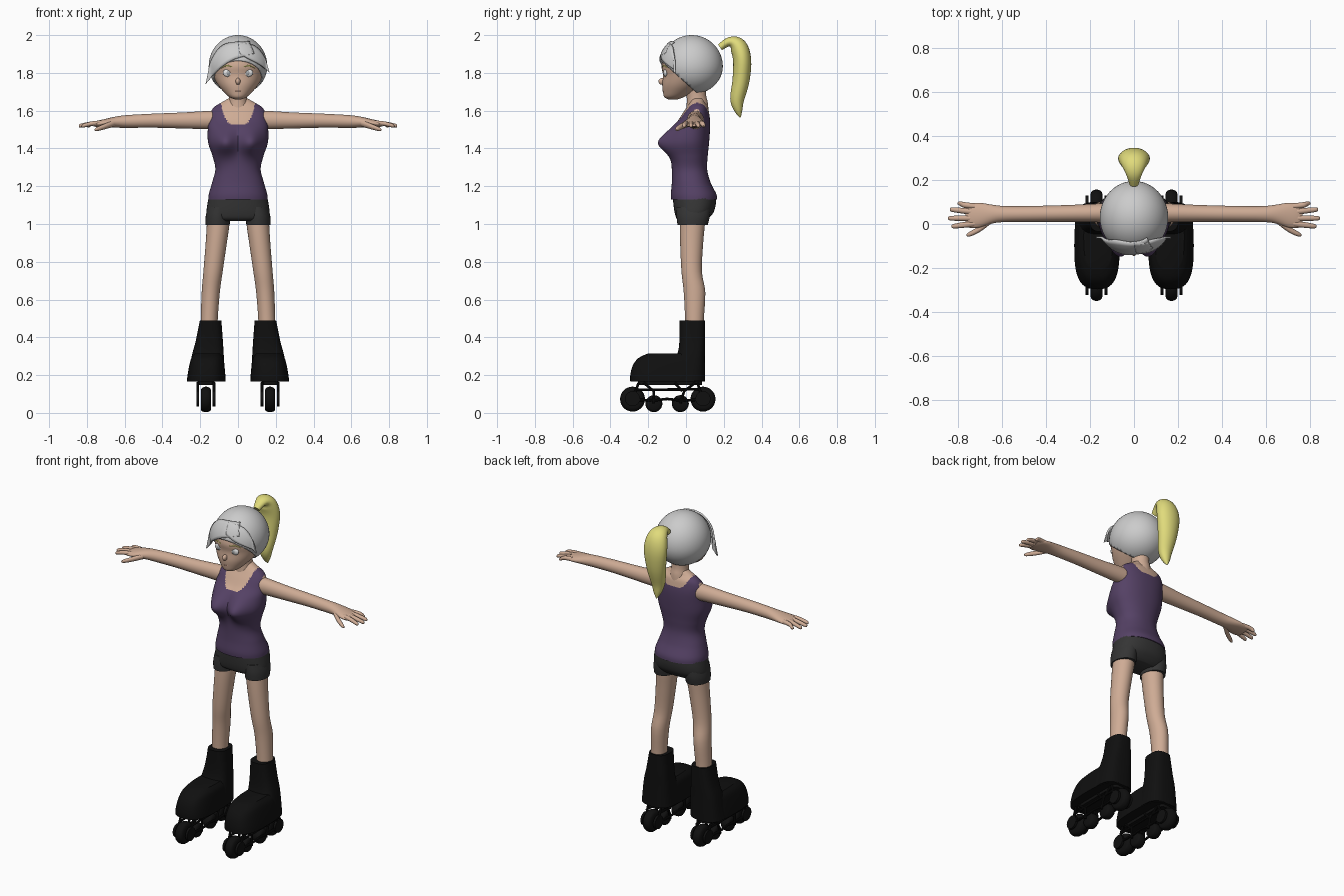
import bpy, bmesh, math
from mathutils import Vector

cube = bpy.data.objects.get("Cube")
if cube:
    bpy.data.objects.remove(cube)


def material(name, *rgb):
    m = bpy.data.materials.new(name)
    m.use_nodes = True
    m.diffuse_color = (*rgb, 1)
    m.node_tree.nodes["Principled BSDF"].inputs["Base Color"].default_value = (*rgb, 1)
    return m


SKIN = material("skin", .62, .41, .30)
PURPLE = material("purple cloth", .09, .053, .13)
CHARCOAL = material("charcoal cloth", .035, .035, .035)
BLACK = material("black", .005, .005, .005)
SILVER = material("silver hair", .6, .6, .6)
YELLOW = material("yellow hair", .75, .71, .2)
WHITE = material("eye white", .75, .75, .75)
GREY = material("iris grey", .4, .42, .43)
LIP = material("lip", .5, .28, .21)

X, Y, Z = Vector((1, 0, 0)), Vector((0, 1, 0)), Vector((0, 0, 1))
made = []


def finish(name, bm, mat, mirror=False):
    bmesh.ops.recalc_face_normals(bm, faces=bm.faces)
    me = bpy.data.meshes.new(name)
    bm.to_mesh(me)
    bm.free()
    me.materials.append(mat)
    ob = bpy.data.objects.new(name, me)
    bpy.context.collection.objects.link(ob)
    if mirror:
        ob.modifiers.new("Mirror", 'MIRROR').use_clip = False
    made.append(ob)
    return ob


def smooth_path(pts, steps):
    """Catmull-Rom interpolation of tuples."""
    out = []
    for i in range(len(pts) - 1):
        a, b, c, d = pts[max(i - 1, 0)], pts[i], pts[i + 1], pts[min(i + 2, len(pts) - 1)]
        for k in range(steps):
            t = k / steps
            out.append([.5 * (2 * q + (r - p) * t + (2 * p - 5 * q + 4 * r - s) * t * t
                              + (3 * q - p - 3 * r + s) * t ** 3) for p, q, r, s in zip(a, b, c, d)])
    return out + [list(pts[-1])]


def loft(name, secs, mat, side=X, axis=None, n=2, segs=28, steps=4, mirror=False):
    """Skin rounded rings (x, y, z, radius along side, radius across)."""
    rows = smooth_path(secs, steps)
    bm = bmesh.new()
    rings = []
    for i, r in enumerate(rows):
        t = axis or (Vector(rows[min(i + 1, len(rows) - 1)][:3])
                     - Vector(rows[max(i - 1, 0)][:3])).normalized()
        v = t.cross(side).normalized()
        ring = []
        for k in range(segs):
            a = math.tau * k / segs
            c, s = (math.copysign(abs(f) ** (2 / n), f) for f in (math.cos(a), math.sin(a)))
            ring.append(bm.verts.new(Vector(r[:3]) + side * c * max(r[3], .002) + v * s * max(r[4], .002)))
        rings.append(ring)
    for p, q in zip(rings, rings[1:]):
        for k in range(segs):
            j = (k + 1) % segs
            bm.faces.new((p[k], p[j], q[j], q[k]))
    bm.faces.new(rings[0])
    bm.faces.new(rings[-1])
    return finish(name, bm, mat, mirror)


def body(secs):
    """Sections (z, front, back, half width) to centred rings."""
    return [(0, (f + b) / 2, z, w, (b - f) / 2) for z, f, b, w in secs]


def ball(name, centre, size, mat, mirror=False):
    bm = bmesh.new()
    bmesh.ops.create_uvsphere(bm, u_segments=24, v_segments=14, radius=1)
    for v in bm.verts:
        v.co = Vector(centre) + Vector([a * b for a, b in zip(v.co, size)])
    return finish(name, bm, mat, mirror)


def rod(name, pts, r):
    loft(name, [(*p, r, r) for p in pts], BLACK, side=X, segs=8, steps=1, mirror=True)


# Torso with tank top, coloured by neckline and armhole
torso = loft("tank_top_torso", body([
    (1.13, -.078, .165, .157), (1.16, -.08, .16, .154), (1.22, -.075, .13, .137),
    (1.29, -.075, .112, .12), (1.36, -.08, .115, .135), (1.43, -.09, .122, .158),
    (1.50, -.075, .127, .16), (1.55, -.04, .127, .155), (1.59, -.015, .122, .146),
    (1.62, .005, .115, .125), (1.645, .02, .1, .085), (1.665, .03, .095, .05)]),
    PURPLE, axis=Z, n=2.2, segs=112, steps=8)
torso.data.materials.append(SKIN)
for v in torso.data.vertices:
    if v.co.y < .03:
        d = ((abs(v.co.x) - .07) / .06) ** 2 + ((v.co.z - 1.43) / .065) ** 2
        v.co.y -= .066 * math.exp(-d) * min(1, (.03 - v.co.y) / .06)
for f in torso.data.polygons:
    x, y, z = abs(f.center.x), f.center.y, f.center.z
    low, rise = (1.525, .11) if y < .05 else (1.575, .06)
    neckline = z > low + rise * (x / .09) ** 4
    armhole = z > 1.5 and x > .165 - .27 * (z - 1.5)
    f.material_index = int(neckline or armhole)

# Shorts
loft("shorts_hips", body([
    (1.145, -.07, .16, .154), (1.10, -.066, .157, .163), (1.06, -.06, .145, .167),
    (1.03, -.05, .12, .16), (1.015, -.03, .1, .13)]), CHARCOAL, axis=Z, n=2.3, segs=40)
loft("shorts_leg", [(.1, .04, 1.09, .06, .09), (.106, .038, 1.04, .065, .088),
                    (.108, .035, .995, .064, .08)], CHARCOAL, axis=Z, mirror=True)

# Legs
loft("leg", [(.103, .035, 1.06, .06, .066), (.105, .034, 1.0, .06, .066),
             (.115, .03, .9, .056, .061), (.132, .03, .75, .051, .054),
             (.144, .045, .64, .048, .057), (.152, .045, .5, .045, .05),
             (.153, .045, .42, .045, .05)], SKIN, axis=Z, mirror=True)

# Arms, palms and fingers
loft("arm_and_palm", [
    (.11, .05, 1.55, .045, .05), (.17, .05, 1.55, .042, .048), (.3, .048, 1.548, .038, .042),
    (.45, .046, 1.547, .036, .037), (.58, .045, 1.543, .036, .034), (.64, .045, 1.54, .042, .03),
    (.70, .04, 1.535, .056, .022), (.74, .037, 1.53, .055, .017), (.765, .035, 1.527, .045, .01)],
    SKIN, side=Y, axis=X, mirror=True)
fingers = [(.8, .093, .08), (.835, .065, .054), (.843, .026, .027), (.828, -.01, .002)]
for i, (tip, y1, y0) in enumerate(fingers):
    loft(f"finger_{i + 1}", [(.72, y0, 1.535, .013, .013), (.77, (y0 + y1) / 2, 1.532, .013, .012),
                             (tip - .01, y1, 1.521, .01, .01), (tip, y1, 1.518, .003, .003)],
         SKIN, side=Y, axis=X, segs=12, mirror=True)
loft("thumb", [(.65, .02, 1.535, .02, .018), (.70, -.022, 1.518, .015, .015),
               (.745, -.046, 1.503, .011, .011), (.76, -.05, 1.498, .003, .003)],
     SKIN, side=Y, axis=X, segs=12, mirror=True)

# Neck and head
loft("neck", [(0, .06, 1.58, .07, .06), (0, .06, 1.64, .053, .056), (0, .055, 1.68, .048, .052),
              (0, .05, 1.74, .05, .055)], SKIN, axis=Z)
loft("head", body([
    (1.66, -.095, -.045, .018), (1.672, -.115, -.01, .046), (1.70, -.122, .04, .076),
    (1.74, -.126, .1, .109), (1.79, -.122, .14, .134), (1.84, -.129, .155, .142),
    (1.90, -.108, .145, .128), (1.95, -.07, .11, .09)]), SKIN, axis=Z, segs=40)
ball("nose", (0, -.126, 1.755), (.013, .02, .018), SKIN)
ball("mouth", (0, -.117, 1.705), (.022, .007, .005), LIP)
ball("eye", (.053, -.108, 1.80), (.027, .011, .021), WHITE, True)
ball("iris", (.051, -.114, 1.80), (.012, .007, .014), GREY, True)
loft("eyebrow", [(.028, -.124, 1.832, .003, .003), (.06, -.116, 1.838, .004, .004),
                 (.09, -.098, 1.826, .002, .002)], YELLOW, side=Z, segs=8, mirror=True)

# Hair cap, cut open around the face
bm = bmesh.new()
bmesh.ops.create_uvsphere(bm, u_segments=48, v_segments=28, radius=.165)
for v in bm.verts:
    v.co.x *= .94
    if v.co.z < 0:
        v.co.z *= .9
    v.co += Vector((0, .03, 1.835))
bmesh.ops.bisect_plane(bm, geom=bm.verts[:] + bm.edges[:] + bm.faces[:],
                       plane_co=(0, .05, 1.70), plane_no=(0, .9, 1), clear_inner=True)
finish("hair_cap", bm, SILVER).modifiers.new("Thickness", 'SOLIDIFY').thickness = .008


def fringe(name, upper, lower):
    """Lock of hair between two edges (x, z), wrapped over the head."""
    bm = bmesh.new()
    rows = []
    for a, b in zip(smooth_path(upper, 6), smooth_path(lower, 6)):
        row = []
        for k in range(7):
            x, z = (p + (q - p) * k / 6 for p, q in zip(a, b))
            depth = math.sqrt(max(.28, 1 - (x / .172) ** 2 - ((z - 1.835) / .17) ** 2))
            row.append(bm.verts.new((x, .03 - .172 * depth, z)))
        rows.append(row)
    for p, q in zip(rows, rows[1:]):
        for k in range(6):
            bm.faces.new((p[k], p[k + 1], q[k + 1], q[k]))
    bmesh.ops.remove_doubles(bm, verts=bm.verts, dist=.0005)
    mod = finish(name, bm, SILVER).modifiers.new("Thickness", 'SOLIDIFY')
    mod.thickness, mod.offset = .01, 0


fringe("long_fringe", [(.06, 1.965), (-.07, 1.95), (-.138, 1.87), (-.172, 1.74)],
       [(.085, 1.90), (-.02, 1.872), (-.1, 1.82), (-.172, 1.74)])
fringe("short_fringe", [(0, 1.965), (.09, 1.94), (.14, 1.88), (.168, 1.80)],
       [(.01, 1.90), (.06, 1.872), (.12, 1.84), (.168, 1.80)])

# Ponytail
loft("ponytail", [
    (0, .18, 1.935, .02, .018), (0, .23, 1.965, .038, .025), (0, .275, 1.942, .06, .045),
    (0, .297, 1.87, .072, .048), (0, .291, 1.76, .06, .045), (0, .271, 1.66, .042, .037),
    (0, .278, 1.60, .024, .021), (0, .288, 1.565, .003, .003)], YELLOW)

# Skate boots
loft("boot_shaft", [(.167, -.005, .168, .1, .105), (.16, .025, .3, .085, .075),
                    (.152, .033, .38, .072, .068), (.145, .033, .49, .057, .068)],
     BLACK, axis=Z, n=3, segs=36, mirror=True)
loft("boot_foot", [(.168, -.0975, .165, .103, .1975), (.167, -.0975, .2, .1, .1975),
                   (.165, -.092, .25, .093, .19), (.163, -.08, .29, .084, .172),
                   (.162, -.06, .315, .066, .14)], BLACK, axis=Z, n=2.9, segs=44, mirror=True)

# Wheels with rounded treads
for name, y, z, r in [("front_wheel", -.283, .073, .066), ("front_middle_wheel", -.17, .049, .045),
                      ("rear_middle_wheel", -.03, .049, .045), ("rear_wheel", .09, .073, .066)]:
    loft(name, [(.17 + dx, y, z, r * k, r * k) for dx, k in
                [(-.027, .7), (-.02, .9), (0, 1), (.02, .9), (.027, .7)]],
         BLACK, side=Y, axis=X, mirror=True)

# Skate frame: deck, hubs, rails and struts
loft("frame_deck", [(.17, -.085, z, .042, .17) for z in (.148, .168)], BLACK, axis=Z, n=6, mirror=True)
struts = [[(-.25, .16), (-.285, .07)], [(-.225, .16), (-.17, .115), (-.17, .05)],
          [(-.06, .16), (-.02, .115)], [(.05, .16), (-.01, .115), (-.03, .05)],
          [(.06, .16), (.09, .07)], [(-.26, .122), (.08, .125)],
          [(-.285, .07), (-.17, .066), (-.1, .074), (-.03, .066), (.09, .07)]]
for tag, dx in (("inner", -.043), ("outer", .043)):
    for y in (-.283, .09):
        loft(f"{tag}_hub", [(.17 + dx + e, y, .075, .04, .04) for e in (-.007, .007)],
             BLACK, side=Y, axis=X, segs=20, mirror=True)
    for path in struts:
        rod(f"{tag}_frame_strut", [(.17 + dx, y, z) for y, z in path], .007)

# Smooth shading with sharp edges kept
bpy.ops.object.select_all(action='DESELECT')
for ob in made:
    ob.select_set(True)
bpy.context.view_layer.objects.active = made[0]
bpy.ops.object.shade_smooth_by_angle(angle=math.radians(40))
